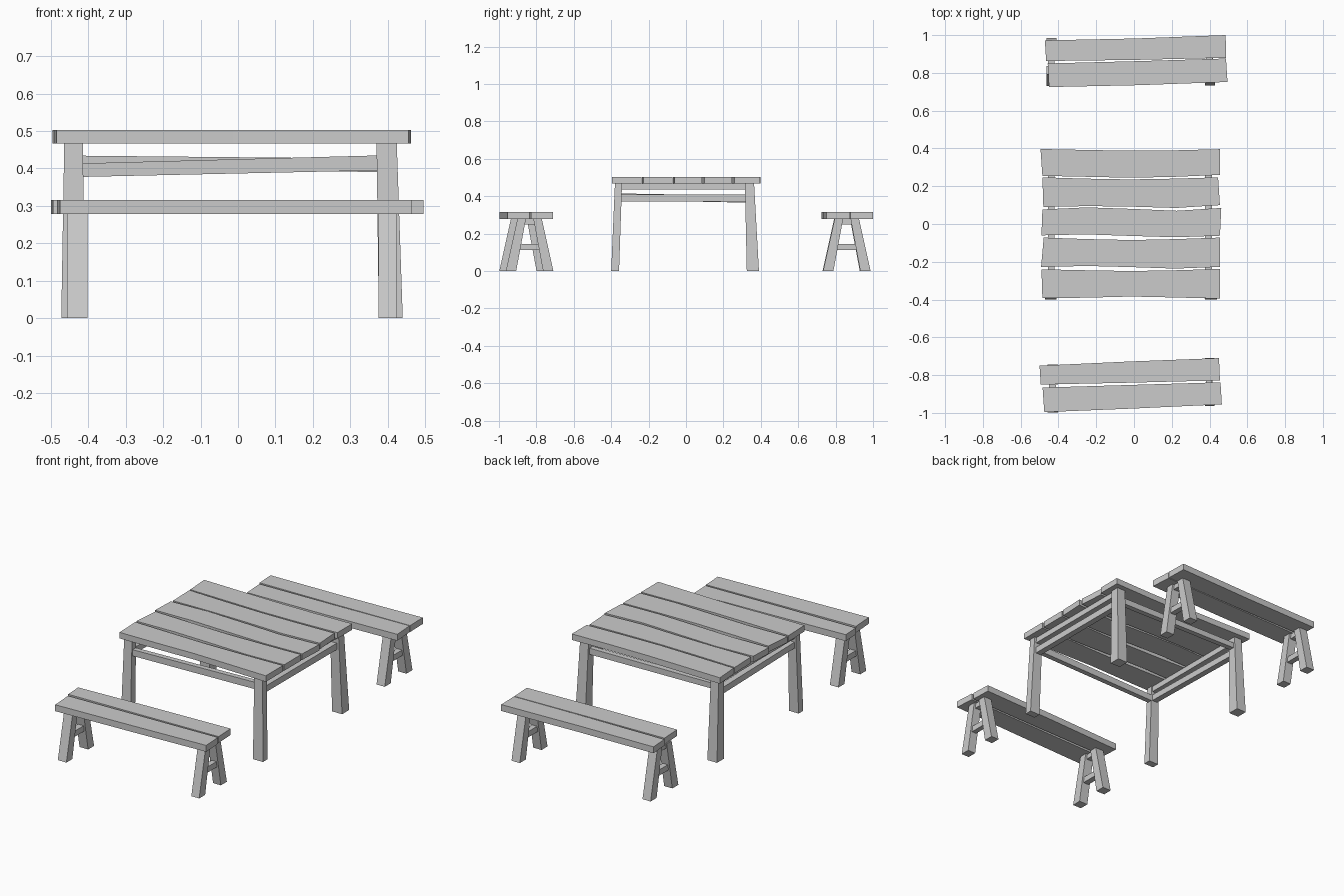
import bpy, bmesh

if "Cube" in bpy.data.objects:
    bpy.data.objects.remove(bpy.data.objects["Cube"])


def loft(name, rings):
    """Solid joining a row of four-cornered cross-sections."""
    bm = bmesh.new()
    rows = [[bm.verts.new(p) for p in ring] for ring in rings]
    for a, b in zip(rows, rows[1:]):
        for i in range(4):
            j = (i + 1) % 4
            bm.faces.new((a[i], a[j], b[j], b[i]))
    bm.faces.new(rows[0])
    bm.faces.new(rows[-1])
    bmesh.ops.recalc_face_normals(bm, faces=bm.faces)
    mesh = bpy.data.meshes.new(name)
    bm.to_mesh(mesh)
    bm.free()
    obj = bpy.data.objects.new(name, mesh)
    bpy.context.collection.objects.link(obj)
    return obj


def plank(name, ends, low, high, z0, z1):
    """Board along x; ends = x at (low, high) edge on each side, low/high = edge y values."""
    (l0, l1), (r0, r1) = ends
    n = len(low) - 1
    rings = []
    for i, (a, b) in enumerate(zip(low, high)):
        t = i / n
        xa, xb = l0 + (r0 - l0) * t, l1 + (r1 - l1) * t
        rings.append([(xa, a, z0), (xb, b, z0), (xb, b, z1), (xa, a, z1)])
    return loft(name, rings)


def post(name, bottom, top, z0, z1):
    """Leg between two rectangles (x0, x1, y0, y1)."""
    def ring(r, z):
        return [(r[0], r[2], z), (r[1], r[2], z), (r[1], r[3], z), (r[0], r[3], z)]
    return loft(name, [ring(bottom, z0), ring(top, z1)])


def rail_x(name, x0, x1, y0, y1, left, right):
    """Rail along x with (low, high) heights at each end."""
    return loft(name, [[(x, y0, h[0]), (x, y1, h[0]), (x, y1, h[1]), (x, y0, h[1])]
                       for x, h in ((x0, left), (x1, right))])


def rail_y(name, x0, x1, y0, y1, front, back):
    return loft(name, [[(x0, y, h[0]), (x1, y, h[0]), (x1, y, h[1]), (x0, y, h[1])]
                       for y, h in ((y0, front), (y1, back))])


# Table top boards with uneven edges
boards = [
    (((-.485, -.495), (.455, .455)), (.255, .25, .245, .25, .26), (.397, .392, .388, .39, .396)),
    (((-.48, -.485), (.455, .445)), (.09, .095, .092, .085, .1), (.247, .24, .236, .24, .247)),
    (((-.49, -.485), (.455, .462)), (-.06, -.055, -.063, -.07, -.062), (.077, .088, .08, .07, .085)),
    (((-.492, -.478), (.455, .455)), (-.228, -.222, -.228, -.236, -.227), (-.072, -.08, -.085, -.08, -.072)),
    (((-.485, -.49), (.455, .455)), (-.393, -.39, -.384, -.389, -.395), (-.24, -.245, -.249, -.245, -.238)),
]
for i, (ends, low, high) in enumerate(boards):
    plank(f"table_board_{i + 1}", ends, low, high, .467, .502)

# Table legs, slightly splayed
leg_x = {"left": ((-.472, -.41), (-.464, -.414)), "right": ((.376, .44), (.37, .424))}
leg_y = {"front": ((-.40, -.358), (-.38, -.342)), "back": ((.325, .39), (.315, .364))}
for sx, (xb, xt) in leg_x.items():
    for sy, (yb, yt) in leg_y.items():
        post(f"table_{sy}_{sx}_leg", xb + yb, xt + yt, 0, .467)

# Table rails: two per end, one along each side
for side, x in (("left", -.455), ("right", .377)):
    rail_y(f"table_{side}_top_rail", x, x + .035, -.36, .35, (.435, .467), (.435, .467))
    rail_y(f"table_{side}_low_rail", x, x + .035, -.36, .35,
           (.38, .415) if side == "left" else (.372, .408),
           (.365, .402) if side == "left" else (.37, .408))
rail_x("table_front_rail", -.43, .39, -.375, -.345, (.377, .413), (.395, .435))
rail_x("table_back_rail", -.43, .39, .325, .355, (.402, .434), (.39, .426))


# Benches: two skewed seat boards on A-frame legs
def bench(name, seats, frames):
    for i, (ends, low, high) in enumerate(seats):
        plank(f"{name}_seat_board_{i + 1}", ends, low, high, .278, .315)
    for side, x0, x1, yc in frames:
        for tag, s in (("front", -1), ("back", 1)):
            def span(a, b):
                return tuple(sorted((yc + s * a, yc + s * b)))
            post(f"{name}_{side}_{tag}_leg", (x0, x1) + span(.072, .127),
                 (x0, x1) + span(.02, .065), 0, .279)
        rail_y(f"{name}_{side}_crossbar", x0 + .01, x1 - .01, yc - .075, yc + .075,
               (.112, .145), (.112, .145))
        rail_y(f"{name}_{side}_top_bar", x0 + .006, x1 - .012, yc - .06, yc + .06,
               (.25, .28), (.25, .28))


bench("front_bench",
      [(((-.475, -.484), (.465, .458)), (-.996, -.977, -.955), (-.866, -.852, -.838)),
       (((-.494, -.5), (.455, .45)), (-.85, -.84, -.828), (-.75, -.728, -.71))],
      [("left", -.457, -.402, -.871), ("right", .375, .425, -.836)])
bench("back_bench",
      [(((-.45, -.457), (.495, .487)), (.725, .735, .752), (.85, .862, .876)),
       (((-.465, -.472), (.488, .485)), (.863, .869, .88), (.972, .982, 1.0))],
      [("left", -.462, -.41, .857), ("right", .375, .428, .86)])
